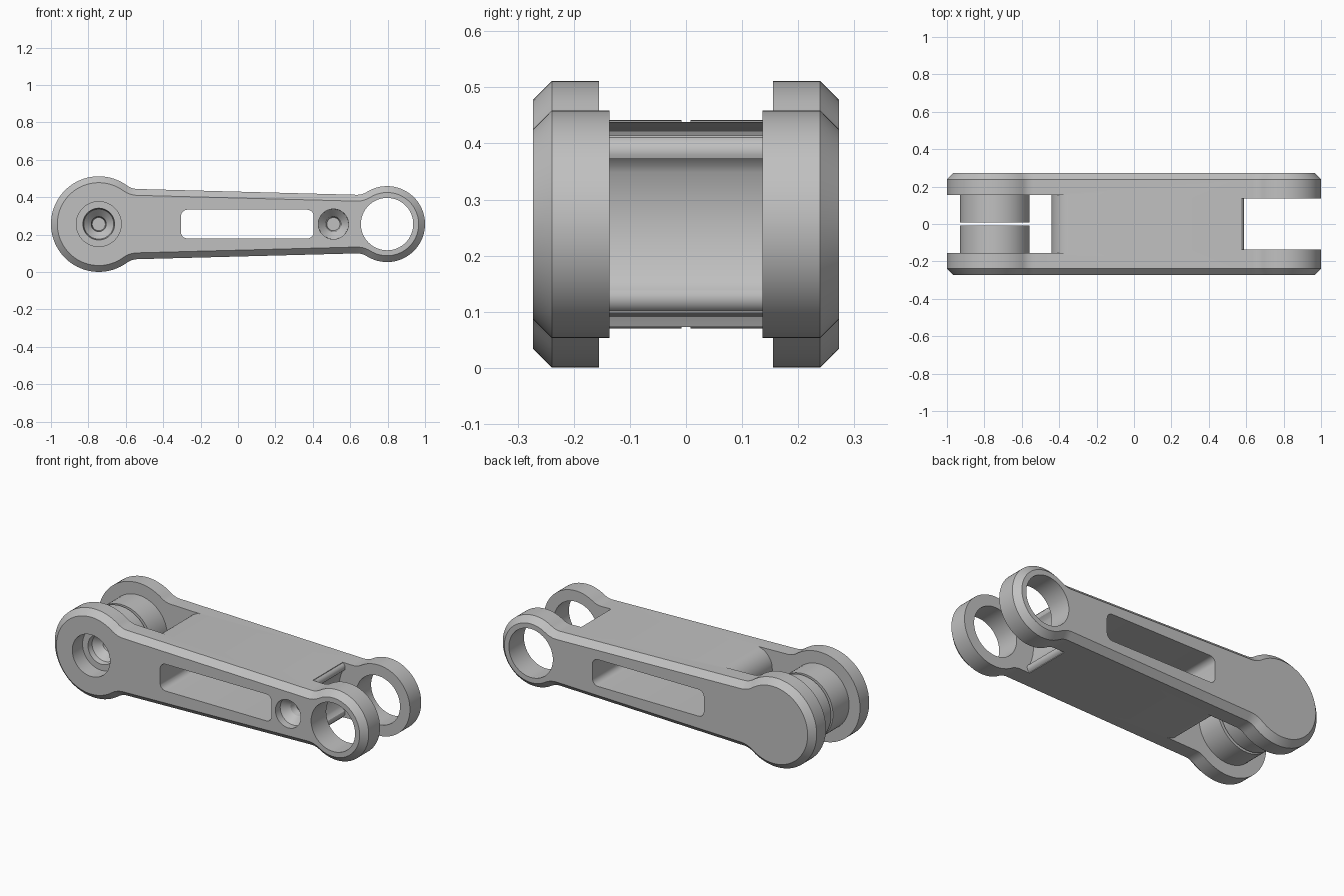
import bpy, bmesh
from math import sin, cos, pi, sqrt, atan2
from mathutils import Vector

if "Cube" in bpy.data.objects:
    bpy.data.objects.remove(bpy.data.objects["Cube"], do_unlink=True)

metal = bpy.data.materials.new("grey_metal")
metal.use_nodes = True
GREY = (0.53, 0.53, 0.53, 1)
metal.diffuse_color = GREY
metal.node_tree.nodes["Principled BSDF"].inputs["Base Color"].default_value = GREY

MID = 0.256                       # height of the centre line
BIG, BIG_R = Vector((-0.7445, 0)), 0.2555
SMALL, SMALL_R = Vector((0.797, 0)), 0.203
FILLET = 0.1
HALF = 0.273                      # half width across y
CHAMFER = 0.034


def loft(name, rings):
    """Closed solid through rings of (y, [(x, z), ...]), z relative to MID."""
    bm = bmesh.new()
    loops = [[bm.verts.new((x, y, MID + z)) for x, z in pts] for y, pts in rings]
    n = len(loops[0])
    for a, b in zip(loops, loops[1:]):
        for i in range(n):
            bm.faces.new((a[i], a[(i + 1) % n], b[(i + 1) % n], b[i]))
    bm.faces.new(loops[0])
    bm.faces.new(loops[-1][::-1])
    bmesh.ops.recalc_face_normals(bm, faces=bm.faces)
    me = bpy.data.meshes.new(name)
    bm.to_mesh(me)
    bm.free()
    me.materials.append(metal)
    ob = bpy.data.objects.new(name, me)
    bpy.context.collection.objects.link(ob)
    return ob


def arc(c, r, a0, a1, n):
    return [(c[0] + r * cos(a0 + (a1 - a0) * i / n),
             c[1] + r * sin(a0 + (a1 - a0) * i / n)) for i in range(n + 1)]


def lathe(name, x, steps):
    """Round solid about a y axis, from steps of (y, radius)."""
    return loft(name, [(y, arc((x, 0), r, 0, 2 * pi, 64)[:-1]) for y, r in steps])


def mirrored(upper):
    return upper + [(x, -z) for x, z in reversed(upper)]


def boolean(target, tool, operation):
    mod = target.modifiers.new("cut", "BOOLEAN")
    mod.operation, mod.solver, mod.object = operation, "EXACT", tool
    bpy.context.view_layer.objects.active = target
    bpy.ops.object.modifier_apply(modifier=mod.name)
    bpy.data.objects.remove(tool, do_unlink=True)


# Link outline: two round ends blended into a tapering bar
start, end = Vector((-0.55, 0.188)), Vector((0.62, 0.157))
along = (end - start).normalized()
normal = Vector((-along.y, along.x))


def blend(centre, radius, side):
    rise = FILLET - (centre - start).dot(normal)
    run = sqrt((radius + FILLET) ** 2 - rise ** 2)
    return centre + normal * rise + along * run * side


def angle(v):
    return atan2(v.y, v.x)


def outline(inset):
    fb, fs = blend(BIG, BIG_R, 1), blend(SMALL, SMALL_R, -1)
    down = angle(-normal)
    upper = arc(SMALL, SMALL_R - inset, 0.03, angle(fs - SMALL), 28)
    upper += arc(fs, FILLET + inset, angle(SMALL - fs), down, 8)[1:]
    upper += arc(fb, FILLET + inset, down, angle(BIG - fb) % (2 * pi) - 2 * pi, 8)
    upper += arc(BIG, BIG_R - inset, angle(fb - BIG), pi - 0.03, 28)[1:]
    return mirrored(upper)


link = loft("link_arm", [(-HALF, outline(CHAMFER)), (CHAMFER - HALF, outline(0)),
                         (HALF - CHAMFER, outline(0)), (HALF, outline(CHAMFER))])

# Fork slot at the large end, leaving a rounded bar end
big_slot = mirrored([(-1.3, 0.6), (-0.335, 0.6)]
                    + arc((-0.335, 0.078), 0.106, pi / 2, pi, 14))
boolean(link, loft("big_slot", [(-0.155, big_slot), (0.155, big_slot)]), "DIFFERENCE")

# Fork slot at the small end, scooped with rounded lips
small_slot = mirrored([(1.3, 0.6), (0.572, 0.6), (0.572, 0.162)]
                      + arc((0.56, 0.13), 0.028, 1.1, -0.45, 6)
                      + arc(SMALL, 0.25, pi - 0.43, pi - 0.03, 8))
boolean(link, loft("small_slot", [(-0.136, small_slot), (0.136, small_slot)]), "DIFFERENCE")

# Pivot bosses inside the large fork, split by a thin gap
for side in (-1, 1):
    boss = lathe("boss", BIG.x, [(side * 0.2, 0.186), (side * 0.008, 0.186)])
    boolean(link, boss, "UNION")

# Rounded window through the bar
window = []
for k, (x, z) in enumerate([(0.37, 0.042), (-0.27, 0.042), (-0.27, -0.042), (0.37, -0.042)]):
    window += arc((x, z), 0.035, k * pi / 2, (k + 1) * pi / 2, 6)
boolean(link, loft("window", [(-0.4, window), (0.4, window)]), "DIFFERENCE")

# Eye through the small end
boolean(link, lathe("eye", SMALL.x, [(-0.4, 0.14), (0.4, 0.14)]), "DIFFERENCE")

# Stepped screw recesses on the front
boolean(link, lathe("big_recess", BIG.x, [
    (-0.4, 0.12), (-0.18, 0.12), (-0.18, 0.085), (-0.15, 0.08),
    (-0.11, 0.04), (-0.05, 0.035)]), "DIFFERENCE")
boolean(link, lathe("small_recess", 0.51, [
    (-0.4, 0.082), (-0.23, 0.08), (-0.19, 0.042), (-0.15, 0.035)]), "DIFFERENCE")

bpy.ops.object.select_all(action="DESELECT")
link.select_set(True)
bpy.context.view_layer.objects.active = link
bpy.ops.object.shade_smooth_by_angle(angle=0.5)
